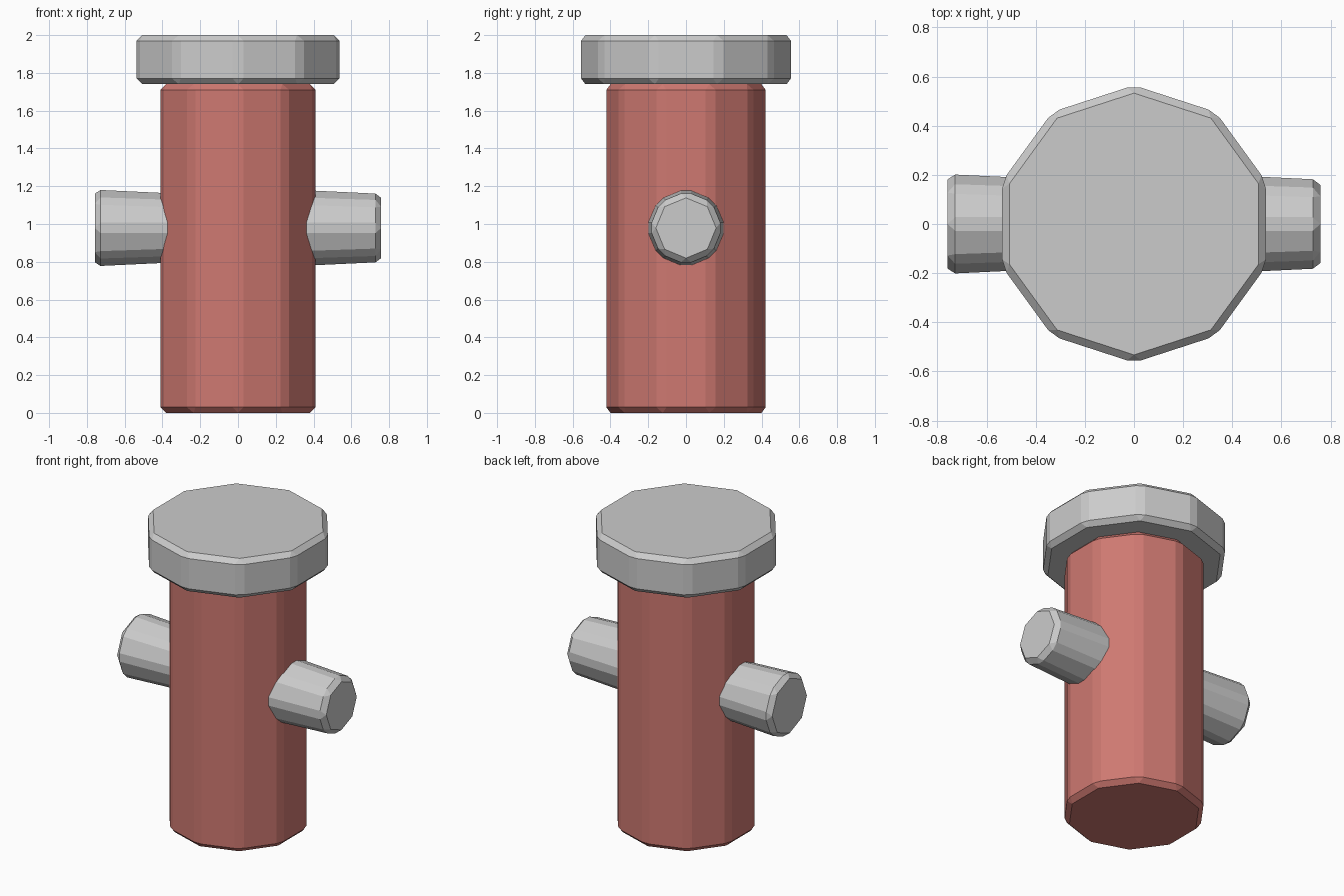
import bpy
from math import pi

if "Cube" in bpy.data.objects:
    bpy.data.objects.remove(bpy.data.objects["Cube"])

BEVEL = 0.03


def drum(name, sides, r1, r2, length, location, rotation=(0, 0, 0)):
    """Low-poly cylinder or taper with every edge chamfered."""
    bpy.ops.mesh.primitive_cone_add(vertices=sides, radius1=r1, radius2=r2,
                                    depth=length, location=location,
                                    rotation=rotation)
    ob = bpy.context.object
    ob.name = name
    mod = ob.modifiers.new("chamfer", 'BEVEL')
    mod.width = BEVEL
    mod.segments = 1
    mod.limit_method = 'ANGLE'
    return ob


# Red ten-sided post
post = drum("post", 10, 0.431, 0.431, 1.74, (0, 0, 0.87))
red = bpy.data.materials.new("red_paint")
red.diffuse_color = (0.62, 0.19, 0.165, 1)
red.use_nodes = True
red.node_tree.nodes["Principled BSDF"].inputs["Base Color"].default_value = red.diffuse_color
post.data.materials.append(red)

# Wide cap on top
drum("cap", 10, 0.564, 0.564, 0.26, (0, 0, 1.87))

# Two side pegs, both tapering towards +x
PEG = 0.46
for name, side in (("left_peg", -1), ("right_peg", 1)):
    drum(name, 8, 0.214, 0.192, PEG,
         (side * (0.758 - PEG / 2), 0, 0.979), (0, pi / 2, 0))
